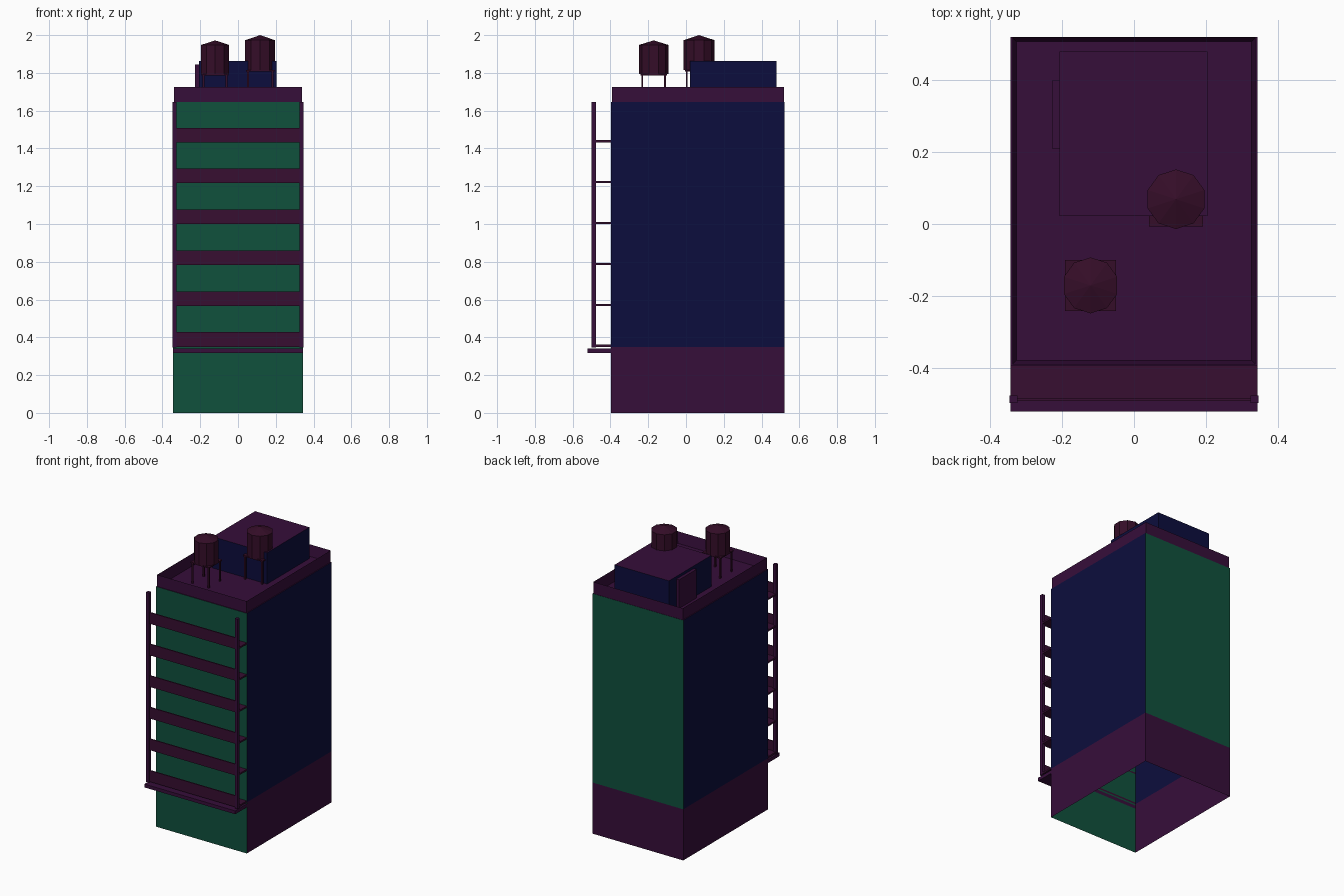
import bpy, bmesh, math
from mathutils import Matrix, Vector

if "Cube" in bpy.data.objects:
    bpy.data.objects.remove(bpy.data.objects["Cube"])


def material(name, rgb):
    m = bpy.data.materials.new(name)
    m.diffuse_color = (*rgb, 1)
    m.use_nodes = True
    m.node_tree.nodes["Principled BSDF"].inputs["Base Color"].default_value = m.diffuse_color
    return m


PURPLE = material("purple wall", (0.037, 0.0044, 0.042))
GREEN = material("green glass", (0.0052, 0.082, 0.046))
BLUE = material("dark blue wall", (0.0037, 0.004, 0.047))
PLUM = material("plum balcony", (0.038, 0.0044, 0.031))
MAROON = material("maroon tank", (0.035, 0.004, 0.021))


def finish(name, bm, mats):
    me = bpy.data.meshes.new(name)
    bm.to_mesh(me)
    bm.free()
    for m in mats:
        me.materials.append(m)
    ob = bpy.data.objects.new(name, me)
    bpy.context.collection.objects.link(ob)
    return ob


def add_box(bm, lo, hi):
    lo, hi = Vector(lo), Vector(hi)
    mat = Matrix.Translation((lo + hi) / 2) @ Matrix.Diagonal((*(hi - lo), 1))
    bmesh.ops.create_cube(bm, size=1, matrix=mat)


def box(name, lo, hi, mats):
    bm = bmesh.new()
    add_box(bm, lo, hi)
    return finish(name, bm, mats)


X, FRONT, BACK = 0.344, -0.396, 0.521
BASE, ROOF = 0.35, 1.645

# Building shell: open underneath, base band on the sides and back
bm = bmesh.new()
add_box(bm, (-X, FRONT, 0), (X, BACK, ROOF))
bmesh.ops.bisect_plane(bm, geom=bm.verts[:] + bm.edges[:] + bm.faces[:],
                       plane_co=(0, 0, BASE), plane_no=(0, 0, 1))
bm.normal_update()
bmesh.ops.delete(bm, geom=[f for f in bm.faces if f.normal.z < -0.5], context='FACES')
for f in bm.faces:
    n, z = f.normal, f.calc_center_median().z
    if n.z > 0.5:
        f.material_index = 0
    elif n.y < -0.5:
        f.material_index = 1
    elif z < BASE:
        f.material_index = 0
    else:
        f.material_index = 1 if n.y > 0.5 else 2
finish("building_shell", bm, [PURPLE, GREEN, BLUE])

# Roof parapet: inset the top of a block and sink it to the roof
bm = bmesh.new()
add_box(bm, (-0.339, -0.391, ROOF), (0.339, 0.519, 1.725))
bm.normal_update()
top = [f for f in bm.faces if f.normal.z > 0.5]
bmesh.ops.inset_region(bm, faces=top, thickness=0.016)
for v in top[0].verts:
    v.co.z = ROOF + 0.004
finish("roof_parapet", bm, [PURPLE])

# Rooftop hut and its door
hut = box("rooftop_hut", (-0.207, 0.022, ROOF), (0.205, 0.48, 1.863), [BLUE, PURPLE])
for p in hut.data.polygons:
    p.material_index = 1 if p.normal.z > 0.5 else 0
box("hut_door", (-0.228, 0.21, ROOF), (-0.207, 0.40, 1.845), [PURPLE])

# Balconies: slab and front rail panel on each floor
for i in range(6):
    z = 0.35 + i * 0.2165
    box("balcony_slab", (-X, -0.49, z), (X, FRONT, z + 0.011), [PLUM])
    box("balcony_rail", (-0.33, -0.493, z), (0.33, -0.485, z + 0.077), [PLUM])

# Corner posts and entrance canopy
for s in (-1, 1):
    box("balcony_post", (s * 0.336 - 0.011, -0.499, 0.345),
        (s * 0.336 + 0.011, -0.477, 1.645), [PURPLE])
box("entrance_canopy", (-X, -0.522, 0.317), (X, FRONT, 0.34), [PURPLE])


def water_tank(x, y, r, bottom, eave, apex):
    sides = 10
    bm = bmesh.new()
    rings = [[bm.verts.new((x + r * math.cos(a), y + r * math.sin(a), z))
              for a in (math.pi / 2 + math.tau * k / sides for k in range(sides))]
             for z in (bottom, eave)]
    tip = bm.verts.new((x, y, apex))
    bm.faces.new(rings[0][::-1])
    for k in range(sides):
        j = (k + 1) % sides
        bm.faces.new((rings[0][k], rings[0][j], rings[1][j], rings[1][k]))
        bm.faces.new((rings[1][k], rings[1][j], tip))
    finish("water_tank", bm, [MAROON])
    # Square platform on four legs
    h = r * 0.91
    box("tank_platform", (x - h, y - h, bottom - 0.008), (x + h, y + h, bottom), [MAROON])
    bm = bmesh.new()
    for sx in (-1, 1):
        for sy in (-1, 1):
            cx, cy = x + sx * r * 0.78, y + sy * r * 0.78
            add_box(bm, (cx - 0.005, cy - 0.005, ROOF), (cx + 0.005, cy + 0.005, bottom))
    finish("tank_legs", bm, [MAROON])


water_tank(-0.121, -0.171, 0.078, 1.795, 1.948, 1.972)
water_tank(0.117, 0.069, 0.083, 1.815, 1.973, 2.0)
